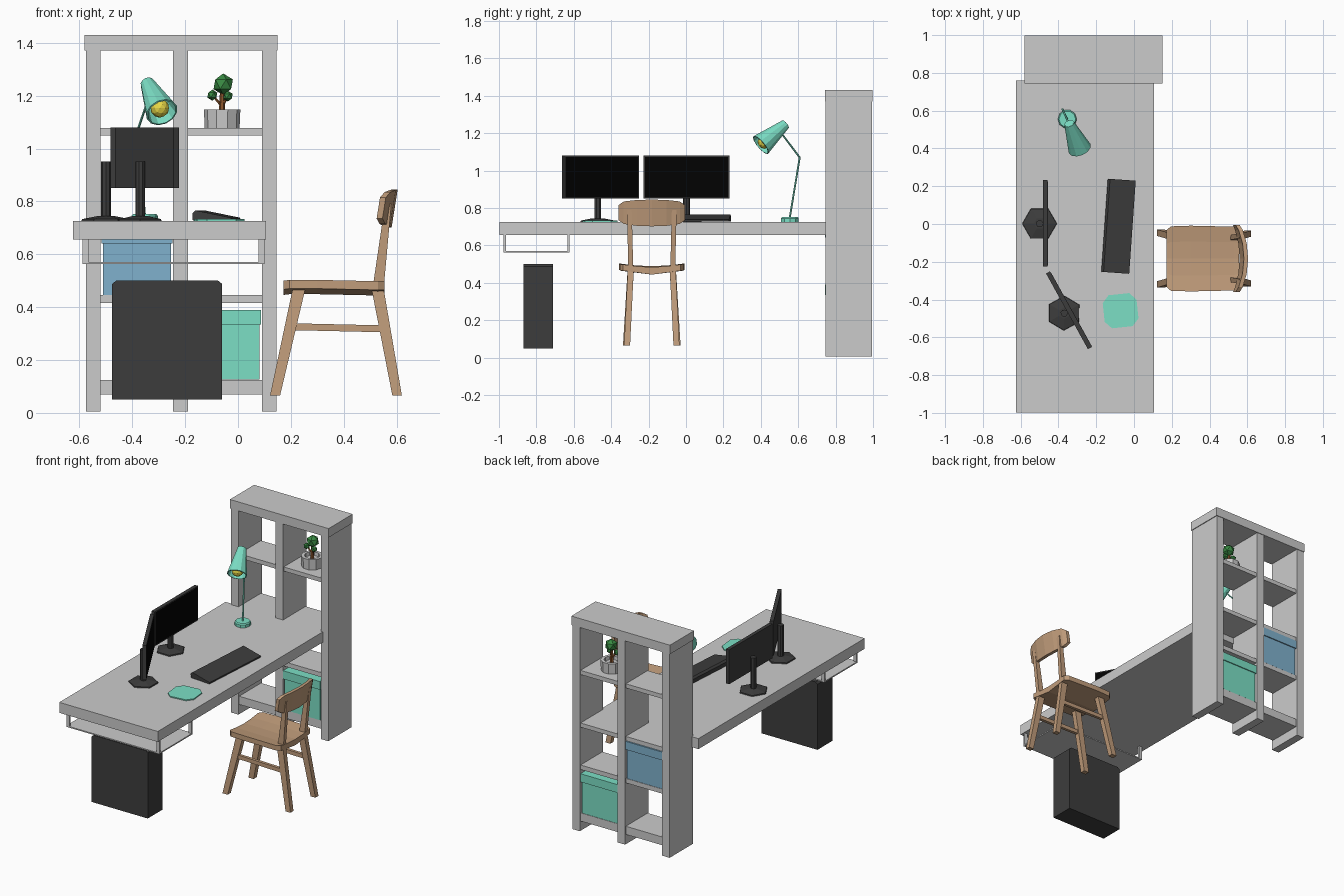
import bpy, bmesh, math
from mathutils import Vector, Matrix

if "Cube" in bpy.data.objects:
    bpy.data.objects.remove(bpy.data.objects["Cube"])

COL = dict(dark="3F3F3F", black="080808", mint="7BDEC4", blue="7FB0CC", wood="BF9B7A",
           leaf="3C8A45", bark="8A5630", bulb="E8D84A")
MATS = {}


def mat(key):
    if key not in MATS:
        m = bpy.data.materials.new(key)
        rgb = [(int(COL[key][i:i + 2], 16) / 255) ** 2.2 for i in (0, 2, 4)]
        m.diffuse_color = (*rgb, 1)
        m.use_nodes = True
        m.node_tree.nodes["Principled BSDF"].inputs["Base Color"].default_value = m.diffuse_color
        MATS[key] = m
    return MATS[key]


def finish(name, bm, col=None, M=None):
    bmesh.ops.recalc_face_normals(bm, faces=bm.faces[:])
    me = bpy.data.meshes.new(name)
    bm.to_mesh(me)
    bm.free()
    if M:
        me.transform(M)
    ob = bpy.data.objects.new(name, me)
    bpy.context.collection.objects.link(ob)
    if col:
        me.materials.append(mat(col))
    return ob


def loft(name, rings, col=None, M=None, cap=True):
    bm = bmesh.new()
    R = [[bm.verts.new(p) for p in r] for r in rings]
    n = len(R[0])
    for a, b in zip(R, R[1:]):
        for i in range(n):
            bm.faces.new((a[i], a[(i + 1) % n], b[(i + 1) % n], b[i]))
    if cap:
        bm.faces.new(R[0])
        bm.faces.new(R[-1])
    return finish(name, bm, col, M)


def rect(x0, x1, y0, y1, z):
    return [(x0, y0, z), (x1, y0, z), (x1, y1, z), (x0, y1, z)]


def box(name, x0, x1, y0, y1, z0, z1, col=None, M=None):
    return loft(name, [rect(x0, x1, y0, y1, z0), rect(x0, x1, y0, y1, z1)], col, M)


def ngon(n, r, z, c=(0, 0), a=0.0):
    return [(c[0] + r * math.cos(a + 2 * math.pi * i / n),
             c[1] + r * math.sin(a + 2 * math.pi * i / n), z) for i in range(n)]


def rod(name, p, q, r0, r1, n, col, cap=True):
    p, q = Vector(p), Vector(q)
    M = Matrix.Translation(p) @ (q - p).to_track_quat('Z', 'Y').to_matrix().to_4x4()
    return loft(name, [ngon(n, r0, 0), ngon(n, r1, (q - p).length)], col, M, cap)


def ball(name, c, r, sub, col):
    bm = bmesh.new()
    bmesh.ops.create_icosphere(bm, subdivisions=sub, radius=r)
    return finish(name, bm, col, Matrix.Translation(c))


# Bookcase
box("bookcase_top", -.58, .15, .743, .998, 1.37, 1.43)
for i, x in enumerate((-.575, -.245, .09)):
    box(f"bookcase_upright_{i}", x, x + .055, .747, .994, .005, 1.37)
for i, (z0, z1) in enumerate(((.07, .125), (.415, .445), (.698, .726), (1.05, 1.078))):
    for j, (x0, x1) in enumerate(((-.52, -.245), (-.19, .09))):
        box(f"bookcase_shelf_{i}_{j}", x0, x1, .755, .986, z0, z1)

# Storage boxes with lids
for name, x0, x1, z0, z1, c in (("mint", -.187, .087, .126, .39, "mint"),
                                ("blue", -.517, -.248, .446, .696, "blue")):
    box(name + "_box", x0 + .006, x1 - .006, .752, .985, z0, z1 - .055, c)
    box(name + "_box_lid", x0, x1, .742, .992, z1 - .055, z1, c)

# Desk top and hanging tray
box("desk_top", -.624, .105, -.998, .76, .656, .726)
box("tray_plate", -.588, .1, -.975, -.622, .563, .571)
for i, x in enumerate((-.588, .078)):
    for j, y in enumerate((-.975, -.634)):
        box(f"tray_post_{i}{j}", x, x + .022, y, y + .012, .571, .656)

# Computer tower, chamfered along the top side edges
prof = [(-.476, .05), (-.06, .05), (-.06, .488), (-.075, .5), (-.461, .5), (-.476, .488)]
loft("computer_tower", [[(x, y, z) for x, z in prof] for y in (-.868, -.71)], "dark")

# Two monitors on hexagonal stands
for i, (x, y, a) in enumerate(((-.5, .002, 0), (-.37, -.472, 29))):
    M = Matrix.Translation((x, y, 0)) @ Matrix.Rotation(math.radians(a), 4, 'Z')
    loft(f"monitor_base_{i}", [ngon(6, .092, .726), ngon(6, .09, .733), ngon(6, .03, .745)], "dark", M)
    loft(f"monitor_post_{i}", [ngon(8, .019, .735), ngon(8, .019, .95)], "dark", M)
    box(f"monitor_panel_{i}", .018, .042, -.228, .23, .85, 1.08, "dark", M)
    box(f"monitor_screen_{i}", .04, .0435, -.221, .223, .857, 1.073, "black", M)

# Keyboard wedge and mouse pad
M = Matrix.Translation((-.082, -.012, 0)) @ Matrix.Rotation(math.radians(-4), 4, 'Z')
wedge = [(-.072, .728), (.072, .727), (.074, .738), (-.062, .766), (-.074, .755)]
loft("keyboard", [[(x, y, z) for x, z in wedge] for y in (-.247, .247)], "dark", M)
M = Matrix.Translation((-.071, -.459, 0)) @ Matrix.Rotation(math.radians(6), 4, 'Z')
pad = [(.09, -.05), (.09, .05), (.055, .088), (-.055, .088), (-.09, .05), (-.09, -.05), (-.055, -.088), (.055, -.088)]
loft("mouse_pad", [[(x, y, z) for x, y in pad] for z in (.726, .733)], "mint", M)

# Desk lamp
loft("lamp_base", [ngon(10, .05, .726, (-.353, .555)), ngon(10, .05, .745, (-.353, .555)),
                   ngon(10, .044, .752, (-.353, .555))], "mint")
elbow = (-.379, .608, 1.07)
rod("lamp_lower_arm", (-.353, .555, .75), elbow, .005, .005, 6, "mint")
rod("lamp_upper_arm", elbow, (-.335, .51, 1.2), .005, .005, 6, "mint")
tail, mouth = Vector((-.343, .532, 1.248)), Vector((-.288, .4, 1.137))
shade = rod("lamp_shade", tail, mouth, .027, .062, 12, "mint", cap=False)
s = shade.modifiers.new("wall", 'SOLIDIFY')
s.thickness = .006
rod("lamp_shade_cap", tail, tail.lerp(mouth, .04), .025, .026, 12, "mint")
ball("lamp_bulb", tail.lerp(mouth, .86), .036, 2, "bulb")

# Potted tree
c = (-.06, .87)
loft("plant_pot", [ngon(10, .066, 1.078, c), ngon(10, .069, 1.148, c),
                   ngon(10, .048, 1.148, c), ngon(10, .046, 1.125, c)])
rod("tree_trunk", (-.06, .87, 1.12), (-.06, .87, 1.225), .013, .008, 6, "bark")
for i, (x, y, z, r) in enumerate(((-.056, .87, 1.243, .041), (-.097, .865, 1.202, .021),
                                  (-.038, .86, 1.198, .02))):
    if i:
        rod(f"tree_branch_{i}", (-.06, .87, 1.16), (x, y, z), .006, .004, 5, "bark")
    ball(f"tree_foliage_{i}", (x, y, z), r, 1, "leaf")

# Chair seat: dished cross-section lofted front to back
cy = -.183
sec = [(-.174, .503), (-.09, .493), (0, .489), (.09, .493), (.174, .503),
       (.174, .47), (0, .449), (-.174, .47)]
rings = [[(x, cy + y * k, z + dz) for y, z in sec] for x, k, dz in
         ((.172, .86, -.003), (.195, .98, 0), (.3, 1, 0), (.53, .97, -.005), (.555, .88, -.005))]
loft("seat", rings, "wood")


def leg(name, p, q, w=.042, d=.036, w2=None):
    w2 = w2 or w
    loft(name, [rect(x - a / 2, x + a / 2, y - d / 2, y + d / 2, z)
                for (x, y, z), a in ((p, w), (q, w2))], "wood")


# Chair legs, back posts and stretchers, mirrored about the chair centre
for tag, s in (("left", 1), ("right", -1)):
    leg(f"front_leg_{tag}", (.14, cy + s * .137, .065), (.232, cy + s * .112, .475), .038, .034, .048)
    leg(f"back_leg_{tag}", (.602, cy + s * .132, .065), (.527, cy + s * .112, .475), .036, .032, .046)
    leg(f"back_post_{tag}", (.53, cy + s * .112, .47), (.568, cy + s * .12, .79), .042, .026, .024)
    loft(f"stretcher_{tag}", [[(x, cy + s * .122 + dy, z + dz) for dy, dz in
                               ((-.01, -.013), (.01, -.013), (.01, .013), (-.01, .013))]
                              for x, z in ((.2, .326), (.552, .318))], "wood")

# Curved backrest
rings = []
for y, x, z0, z1 in ((-.178, .542, .735, .815), (-.15, .556, .715, .835), (-.08, .575, .705, .843),
                     (0, .582, .702, .845), (.08, .575, .705, .843), (.15, .556, .715, .835),
                     (.178, .542, .735, .815)):
    lean = lambda z: x + (z - .77) * .16
    rings.append([(lean(z0) - .012, cy + y, z0), (lean(z0) + .01, cy + y, z0),
                  (lean(z1) + .01, cy + y, z1), (lean(z1) - .012, cy + y, z1)])
loft("backrest", rings, "wood")
